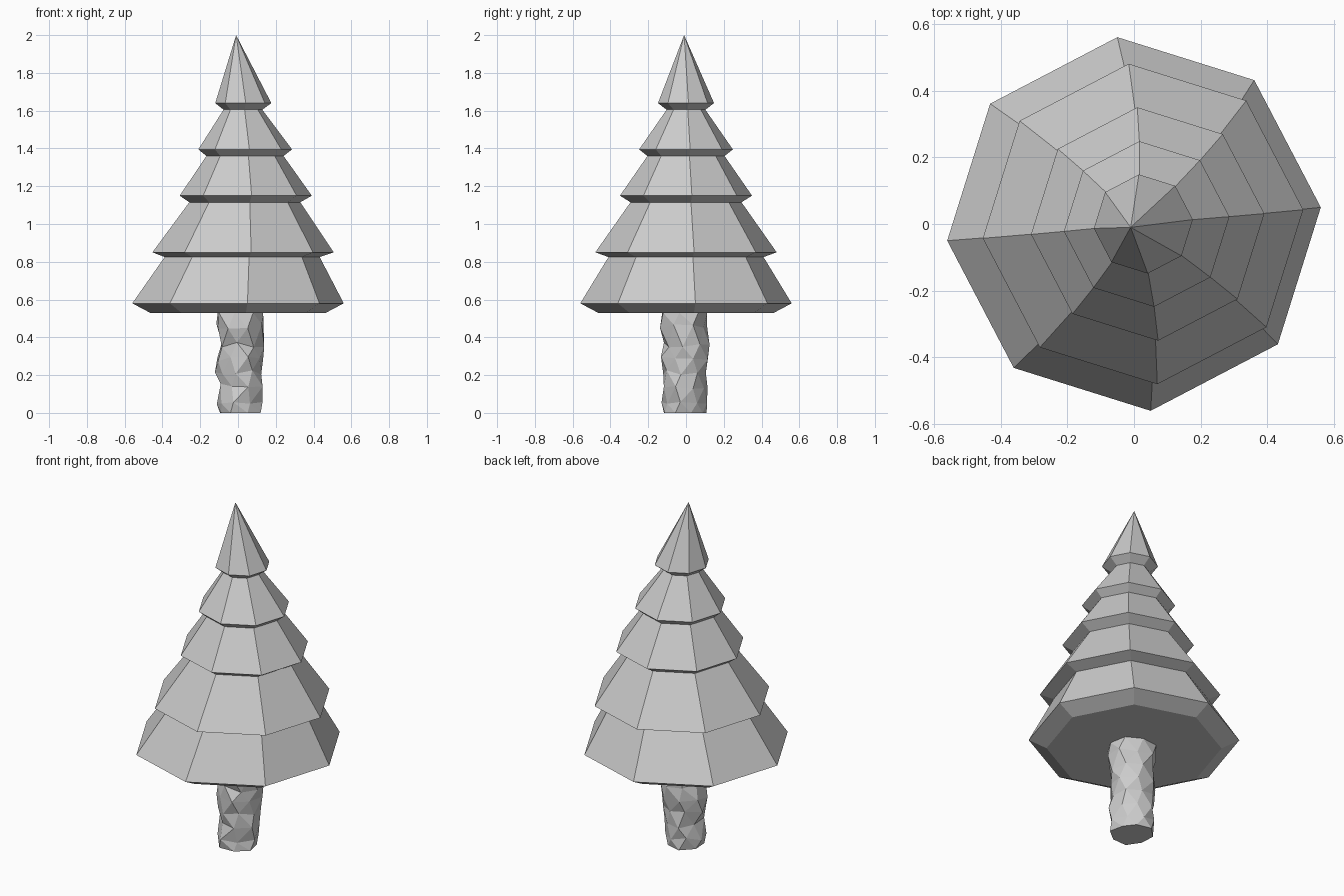
import bpy, bmesh, random
from math import sin, cos, pi, radians

if "Cube" in bpy.data.objects:
    bpy.data.objects.remove(bpy.data.objects["Cube"])

random.seed(4)


def ring(bm, n, z, rx, cx=0.0, cy=0.0, turn=0.0, jitter=0.0):
    verts = []
    for i in range(n):
        a = turn + 2 * pi * i / n
        r = rx + random.uniform(-jitter, jitter)
        dz = random.uniform(-jitter, jitter) if 0.02 < z < 0.5 else 0
        verts.append(bm.verts.new((cx + r * cos(a), cy + r * sin(a), z + dz)))
    return verts


def bridge(bm, a, b):
    n = len(a)
    for i in range(n):
        j = (i + 1) % n
        bm.faces.new((a[i], a[j], b[j], b[i]))


def finish(bm, name):
    bmesh.ops.recalc_face_normals(bm, faces=bm.faces)
    me = bpy.data.meshes.new(name)
    bm.to_mesh(me)
    bm.free()
    ob = bpy.data.objects.new(name, me)
    bpy.context.collection.objects.link(ob)


# Foliage: one stepped octagonal surface, tiers leaning slightly to +x
# (z, radius, centre x)
tiers = [(0.53, 0.467, 0.0), (0.58, 0.562, 0.0),
         (0.825, 0.412, 0.022), (0.85, 0.482, 0.027),
         (1.115, 0.295, 0.036), (1.15, 0.351, 0.041),
         (1.36, 0.205, 0.037), (1.395, 0.249, 0.038),
         (1.605, 0.103, 0.026), (1.64, 0.149, 0.028)]
bm = bmesh.new()
rings = [ring(bm, 8, z, r, cx, 0, radians(5.1)) for z, r, cx in tiers]
bm.faces.new(rings[0])
for a, b in zip(rings, rings[1:]):
    bridge(bm, a, b)
tip = bm.verts.new((-0.01, -0.01, 2.0))
for i in range(8):
    bm.faces.new((rings[-1][i], rings[-1][(i + 1) % 8], tip))
finish(bm, "foliage")

# Trunk: rough faceted column (z, radius, centre x, centre y)
trunk = [(0.0, 0.11, 0.012, -0.006), (0.06, 0.119, 0.0, -0.005),
         (0.14, 0.117, 0.012, 0.0), (0.215, 0.125, 0.01, -0.005),
         (0.285, 0.121, 0.008, -0.008), (0.36, 0.112, 0.018, 0.006),
         (0.46, 0.125, 0.005, -0.01), (0.53, 0.123, 0.005, -0.01)]
bm = bmesh.new()
rings = [ring(bm, 8, z, r, cx, cy, radians(20 + 14 * (k % 2)), 0.014)
         for k, (z, r, cx, cy) in enumerate(trunk)]
bm.faces.new(rings[0])
for a, b in zip(rings, rings[1:]):
    bridge(bm, a, b)
bm.faces.new(rings[-1])
bmesh.ops.triangulate(bm, faces=[f for f in bm.faces if len(f.verts) == 4])
finish(bm, "trunk")
